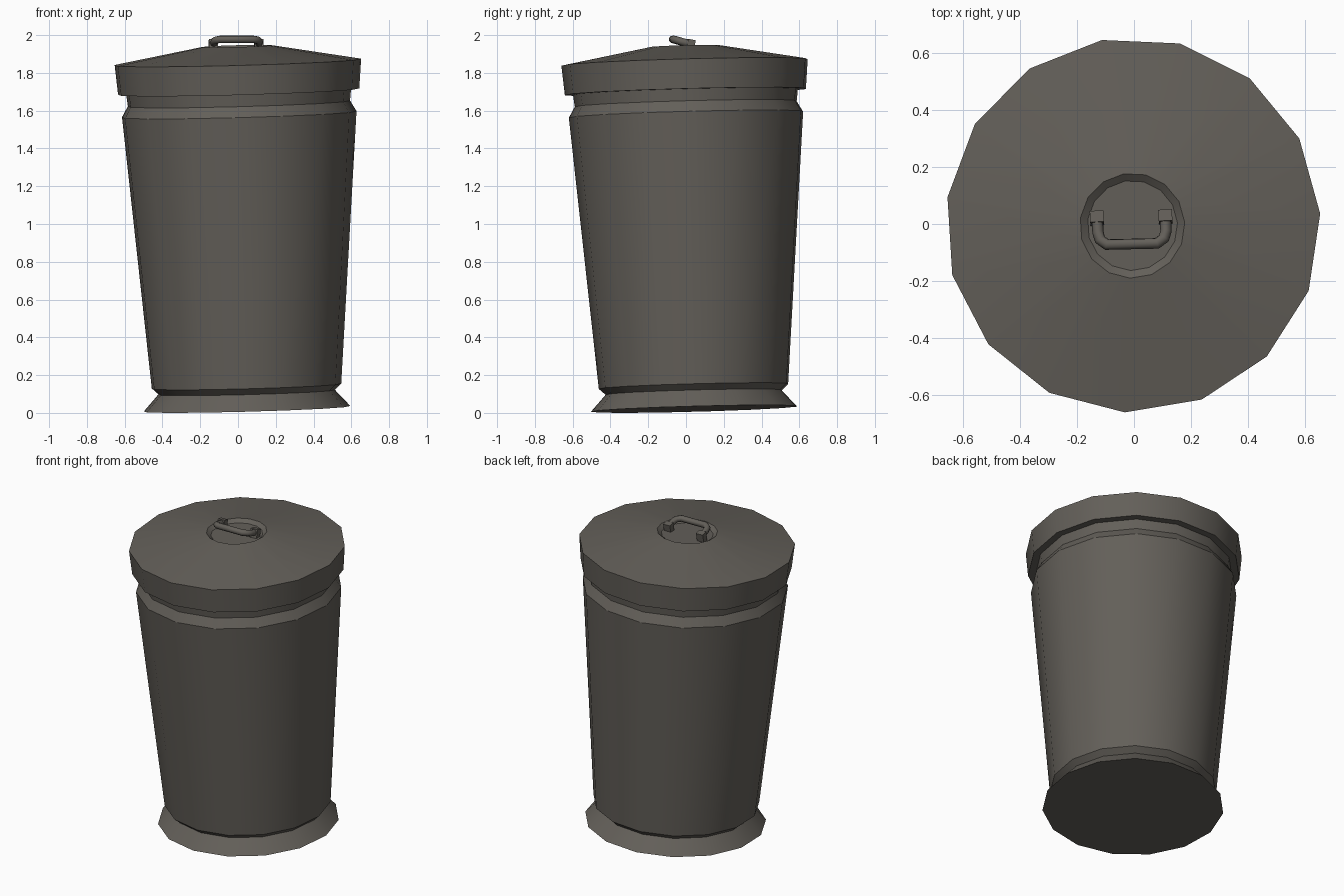
import bpy, bmesh, math
from mathutils import Matrix, Vector

if "Cube" in bpy.data.objects:
    bpy.data.objects.remove(bpy.data.objects["Cube"])

SIDES = 15
START = math.radians(3.5)
# the whole can leans slightly toward -x and -y
LEAN = (Matrix.Translation((0.046, 0.046, 0.021)) @
        Vector((0, 0, 1)).rotation_difference(Vector((-0.027, -0.027, 1))).to_matrix().to_4x4())

metal = bpy.data.materials.new("dark_grey_metal")
metal.diffuse_color = (0.125, 0.115, 0.10, 1)
metal.use_nodes = True
metal.node_tree.nodes["Principled BSDF"].inputs["Base Color"].default_value = metal.diffuse_color


def finish(name, bm):
    bmesh.ops.recalc_face_normals(bm, faces=bm.faces)
    me = bpy.data.meshes.new(name)
    bm.to_mesh(me)
    bm.free()
    me.materials.append(metal)
    ob = bpy.data.objects.new(name, me)
    bpy.context.collection.objects.link(ob)
    return ob


def lathe(name, profile):
    """Closed 15-sided solid from (radius, height) rings, capped at both ends."""
    bm = bmesh.new()
    rings = []
    for r, z in profile:
        rings.append([bm.verts.new((r * math.cos(START + math.tau * i / SIDES),
                                    r * math.sin(START + math.tau * i / SIDES), z))
                      for i in range(SIDES)])
    for a, b in zip(rings, rings[1:]):
        for i in range(SIDES):
            j = (i + 1) % SIDES
            bm.faces.new((a[i], a[j], b[j], b[i]))
    bm.faces.new(rings[0][::-1])
    bm.faces.new(rings[-1])
    ob = finish(name, bm)
    ob.data.shade_smooth()
    ob.data.set_sharp_from_angle(angle=math.radians(29))
    ob.matrix_world = LEAN
    return ob


# can body: flared foot, tapered wall, groove and neck under the lid
lathe("can_body", [(0.55, 0), (0.47, 0.088), (0.505, 0.12), (0.625, 1.56),
                   (0.592, 1.617), (0.602, 1.70)])

# lid: overhanging rim, shallow cone, small recess in the middle
lathe("lid", [(0.595, 1.68), (0.643, 1.68), (0.657, 1.837), (0.184, 1.922),
              (0.158, 1.902)])

# handle feet
for side, x, y in (("left", -0.13, 0.02), ("right", 0.11, 0.024)):
    bm = bmesh.new()
    bmesh.ops.create_cube(bm, size=1, matrix=Matrix.Translation((x, y, 1.942)) @
                          Matrix.Rotation(math.radians(3), 4, 'Z') @
                          Matrix.Rotation(math.radians(-12), 4, 'X') @
                          Matrix.Diagonal((0.048, 0.04, 0.07, 1)))
    finish(side + "_handle_foot", bm)

# bent bar handle
path = [(-0.129, 0.015, 1.955), (-0.126, -0.03, 1.966), (-0.119, -0.055, 1.973),
        (-0.095, -0.072, 1.978), (0.08, -0.068, 1.978), (0.105, -0.05, 1.974),
        (0.112, -0.025, 1.966), (0.11, 0.018, 1.955)]
cu = bpy.data.curves.new("handle_bar", 'CURVE')
cu.dimensions = '3D'
cu.bevel_depth = 0.02
cu.bevel_resolution = 2
cu.use_fill_caps = True
sp = cu.splines.new('POLY')
sp.points.add(len(path) - 1)
for p, co in zip(sp.points, path):
    p.co = (*co, 1)
cu.materials.append(metal)
bpy.context.collection.objects.link(bpy.data.objects.new("handle_bar", cu))
